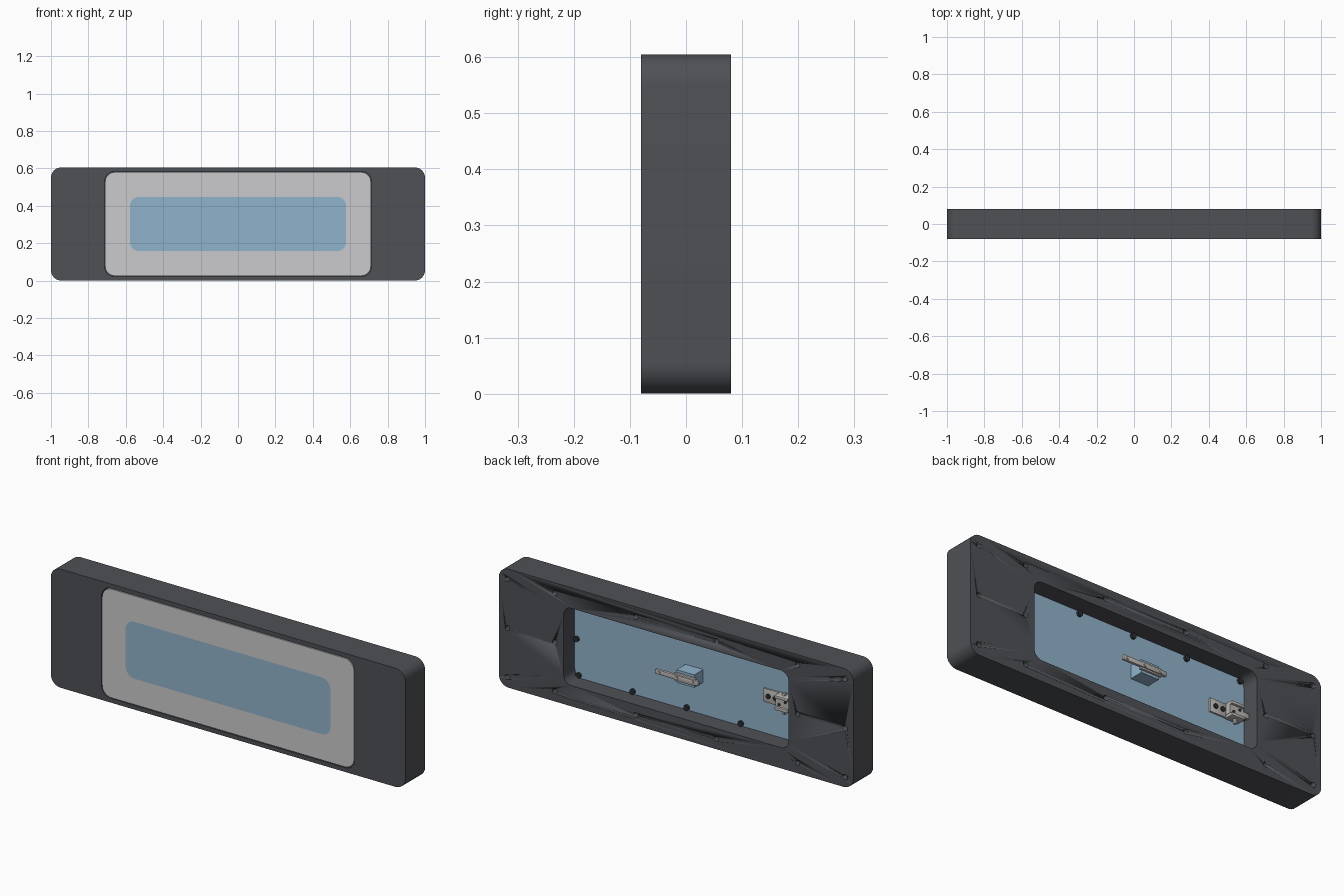
import bpy
import bmesh
from math import cos, sin, pi
from mathutils import Matrix

MID = 0.3025            # height of the centre line
FRONT, BACK, SEAT = -0.08, 0.08, -0.01

if "Cube" in bpy.data.objects:
    bpy.data.objects.remove(bpy.data.objects["Cube"])


def material(name, rgb):
    m = bpy.data.materials.new(name)
    m.use_nodes = True
    m.diffuse_color = (*rgb, 1)
    m.node_tree.nodes["Principled BSDF"].inputs["Base Color"].default_value = (*rgb, 1)
    return m


charcoal = material("charcoal", (0.078, 0.082, 0.092))
pale_grey = material("pale grey", (0.60, 0.60, 0.61))
glass_blue = material("glass blue", (0.28, 0.45, 0.60))
metal = material("warm metal", (0.50, 0.48, 0.46))
black = material("black", (0.025, 0.027, 0.03))


def finish(bm, name, mat):
    bmesh.ops.recalc_face_normals(bm, faces=bm.faces)
    mesh = bpy.data.meshes.new(name)
    bm.to_mesh(mesh)
    bm.free()
    mesh.materials.append(mat)
    ob = bpy.data.objects.new(name, mesh)
    bpy.context.collection.objects.link(ob)
    bpy.ops.object.select_all(action='DESELECT')
    ob.select_set(True)
    bpy.context.view_layer.objects.active = ob
    bpy.ops.object.shade_smooth_by_angle()
    return ob


def rounded_loop(bm, w, h, r, y, seg=10):
    """Ring of vertices round a rounded rectangle of half sizes w, h."""
    ring = []
    for quarter, (sx, sz) in enumerate(((1, 1), (-1, 1), (-1, -1), (1, -1))):
        for i in range(seg + 1):
            a = (quarter + i / seg) * pi / 2
            ring.append(bm.verts.new((sx * (w - r) + r * cos(a), y,
                                      MID + sz * (h - r) + r * sin(a))))
    return ring


def loft(name, mat, sections, closed=False):
    """Bridge rounded sections; closed makes a hollow ring, else ends are capped."""
    bm = bmesh.new()
    rings = [rounded_loop(bm, *s) for s in sections]
    pairs = list(zip(rings, rings[1:]))
    if closed:
        pairs.append((rings[-1], rings[0]))
    else:
        bm.faces.new(rings[0])
        bm.faces.new(rings[-1])
    for a, b in pairs:
        for i in range(len(a)):
            j = (i + 1) % len(a)
            bm.faces.new((a[i], a[j], b[j], b[i]))
    return finish(bm, name, mat)


def box(name, mat, x, y, z, bevel=0.0):
    """Box from (low, high) ranges; z is measured from the centre line."""
    bm = bmesh.new()
    size = [b - a for a, b in (x, y, z)]
    mid = [(a + b) / 2 for a, b in (x, y, z)]
    bmesh.ops.create_cube(bm, size=1, matrix=Matrix.Translation(
        (mid[0], mid[1], mid[2] + MID)) @ Matrix.Diagonal((*size, 1)))
    if bevel:
        bmesh.ops.bevel(bm, geom=bm.edges[:], offset=bevel, segments=2,
                        affect='EDGES', profile=0.5)
    return finish(bm, name, mat)


def pegs(name, mat, spots, radius, y0, y1):
    """Round pegs along y at every (x, z) spot."""
    bm = bmesh.new()
    for x, z in spots:
        bmesh.ops.create_cone(bm, cap_ends=True, segments=20, radius1=radius,
                              radius2=radius, depth=y1 - y0,
                              matrix=Matrix.Translation((x, (y0 + y1) / 2, MID + z))
                              @ Matrix.Rotation(pi / 2, 4, 'X'))
    return finish(bm, name, mat)


# Housing: outer shell, rear opening and front pocket in one hollow ring
housing = loft("housing", charcoal, [
    (1.0, MID, 0.055, FRONT), (1.0, MID, 0.055, BACK),
    (0.635, 0.197, 0.045, BACK), (0.635, 0.197, 0.045, SEAT),
    (0.714, 0.281, 0.055, SEAT), (0.714, 0.281, 0.055, FRONT)], closed=True)

# Screw holes in the back of the housing
holes = [(sx * x, z) for sx in (-1, 1) for x in (0.952, 0.685, 0.228)
         for z in (-0.25, 0, 0.25) if z or x > 0.3]
cutter = pegs("hole_cutter", charcoal, holes, 0.013, BACK - 0.03, BACK + 0.02)
cutter.hide_render = True
cut = housing.modifiers.new("holes", 'BOOLEAN')
cut.operation, cut.solver, cut.object = 'DIFFERENCE', 'EXACT', cutter
bpy.context.view_layer.objects.active = housing
bpy.ops.object.modifier_apply(modifier="holes")
bpy.data.objects.remove(cutter)

# Glass slab, printed border and clear window
SKIN = FRONT + 0.006
loft("glass_slab", glass_blue, [(0.710, 0.277, 0.052, SKIN), (0.710, 0.277, 0.052, SEAT)])
loft("front_border", pale_grey, [
    (0.710, 0.277, 0.052, SKIN), (0.710, 0.277, 0.052, FRONT),
    (0.578, 0.145, 0.05, FRONT), (0.578, 0.145, 0.05, SKIN)], closed=True)
loft("front_window", glass_blue, [(0.578, 0.145, 0.05, SKIN), (0.578, 0.145, 0.05, FRONT)])

# Screws that hold the glass
screws = [(x * 0.305, z) for x in range(-2, 3) for z in (-0.183, 0.183)]
screws += [(-0.622, 0), (0.622, 0)]
pegs("glass_screws", black, screws, 0.014, SEAT, SEAT + 0.012)

# Handle block with a crossbar
box("handle_block", glass_blue, (-0.09, 0.01), (SEAT, 0.062), (-0.033, 0.033))
box("handle_bar", metal, (-0.122, 0.122), (0.062, 0.077), (-0.012, 0.012), 0.003)
box("handle_plate", metal, (-0.10, 0.02), (0.058, 0.072), (-0.02, 0.02), 0.003)
pegs("handle_rivets", metal, [(x, 0) for x in (-0.09, 0.0, 0.10)], 0.008, 0.07, 0.08)

# Latch: base plate, raised clamp, tongue and pin
box("latch_base", metal, (-0.525, -0.435), (SEAT, 0.0), (-0.035, 0.035), 0.003)
pegs("latch_screws", black, [(-0.465, 0), (-0.505, 0)], 0.012, 0.0, 0.006)
for side in (-1, 1):
    box("latch_cheek", metal, (-0.60, -0.525), (SEAT, 0.04),
        sorted((side * 0.022, side * 0.037)), 0.003)
box("latch_body", metal, (-0.60, -0.525), (SEAT, 0.028), (-0.022, 0.022))
box("latch_tongue", metal, (-0.635, -0.57), (0.01, 0.025), (-0.014, 0.014), 0.003)
box("latch_pin", metal, (-0.572, -0.556), (0.006, 0.022), (-0.06, 0.05), 0.004)
pegs("latch_rivets", black, [(-0.545, -0.01), (-0.58, 0.01)], 0.007, 0.028, 0.032)
